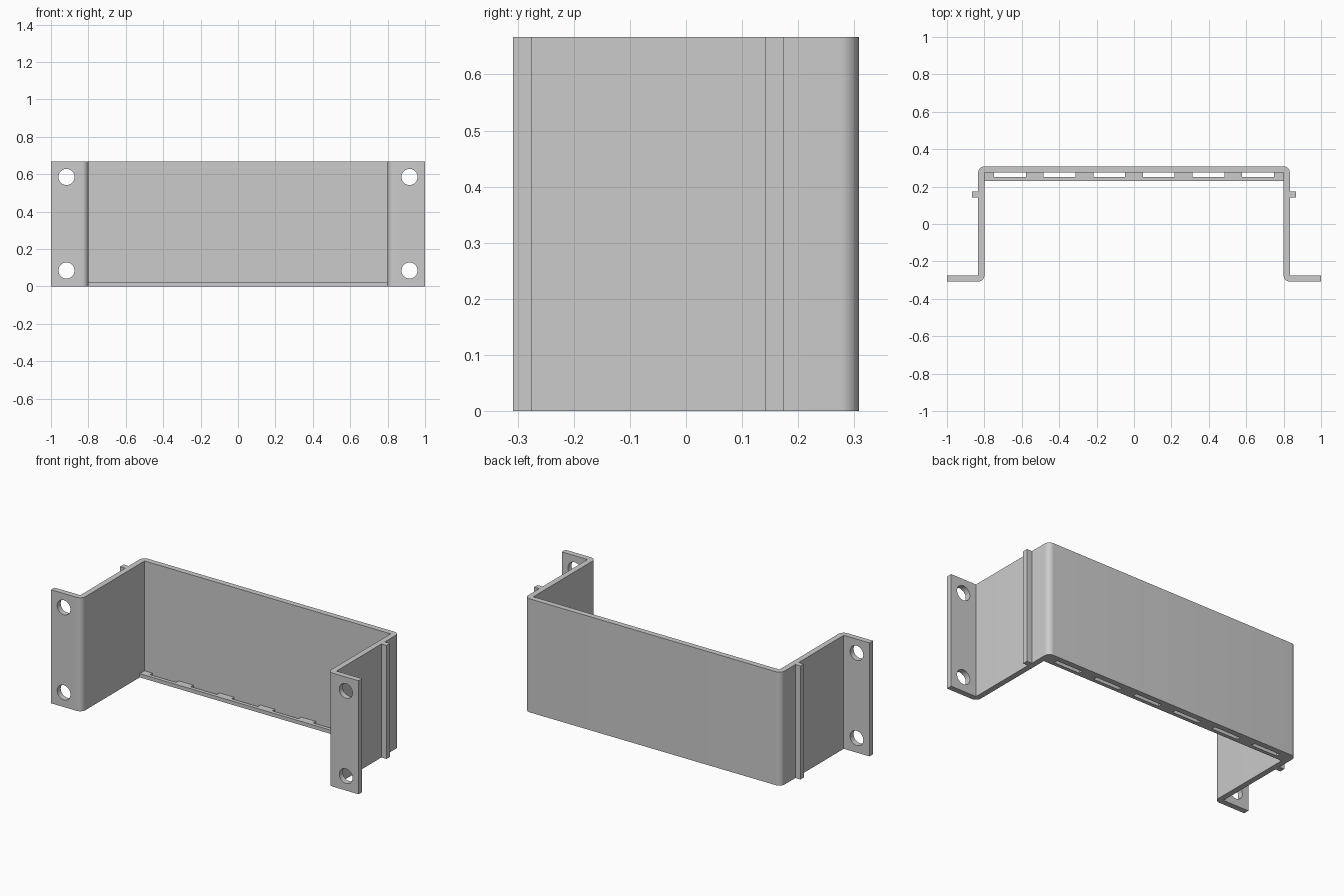
import bpy, bmesh, math

cube = bpy.data.objects.get("Cube")
if cube:
    bpy.data.objects.remove(cube, do_unlink=True)

H = 0.667          # height
Y = 0.308          # half depth
T = 0.033          # sheet thickness
W = 0.80           # inner half width
YI = Y - T

grey = bpy.data.materials.new("light grey")
grey.use_nodes = True
grey.diffuse_color = (0.6, 0.6, 0.6, 1)
grey.node_tree.nodes["Principled BSDF"].inputs["Base Color"].default_value = (0.6, 0.6, 0.6, 1)


def extrude(name, outline, z0, z1):
    """Upright prism from an xy outline."""
    bm = bmesh.new()
    face = bm.faces.new([bm.verts.new((x, y, z0)) for x, y in outline])
    geom = bmesh.ops.extrude_face_region(bm, geom=[face])["geom"]
    top = [v for v in geom if isinstance(v, bmesh.types.BMVert)]
    bmesh.ops.translate(bm, verts=top, vec=(0, 0, z1 - z0))
    bmesh.ops.recalc_face_normals(bm, faces=bm.faces)
    mesh = bpy.data.meshes.new(name)
    bm.to_mesh(mesh)
    bm.free()
    mesh.materials.append(grey)
    obj = bpy.data.objects.new(name, mesh)
    bpy.context.collection.objects.link(obj)
    return obj


def box(x0, x1, y0, y1):
    return [(x0, y0), (x1, y0), (x1, y1), (x0, y1)]


def arc(cx, cy, a0, a1, n=10):
    angles = [math.radians(a0 + (a1 - a0) * i / n) for i in range(n + 1)]
    return [(cx + T * math.cos(a), cy + T * math.sin(a)) for a in angles]


# Bent sheet: back, side walls and mounting flanges in one mirrored profile
half = [(W, YI)] + arc(W + T, -YI, 180, 270) + [(1, -Y), (1, -YI), (W + T, -YI)] + arc(W, YI, 0, 90)
inner, outer = half[:15], half[15:]
half = inner + outer
bracket = extrude("bracket_body", half + [(-x, y) for x, y in reversed(half)], 0, H)

# Mounting holes through the flanges
for x in (-0.917, 0.917):
    for z in (0.085, 0.585):
        bpy.ops.mesh.primitive_cylinder_add(vertices=48, radius=0.043, depth=0.2,
                                            location=(x, -Y + T / 2, z),
                                            rotation=(math.pi / 2, 0, 0))
        cutter = bpy.context.object
        cutter.name = "hole_cutter"
        mod = bracket.modifiers.new("hole", "BOOLEAN")
        mod.operation, mod.solver, mod.object = "DIFFERENCE", "EXACT", cutter
        bpy.ops.object.select_all(action="DESELECT")
        bpy.context.view_layer.objects.active = bracket
        bracket.select_set(True)
        bpy.ops.object.modifier_apply(modifier=mod.name)
        bpy.data.objects.remove(cutter, do_unlink=True)
bpy.ops.object.shade_smooth_by_angle(angle=math.radians(30))

# Bottom ledge with a row of slots against the back wall
ledge = [(-W, YI), (-W, 0.23), (W, 0.23), (W, YI)]
for i in reversed(range(6)):
    cx = (i - 2.5) * 0.2655
    a, b = cx + 0.085, cx - 0.085
    ledge += [(a, YI), (a, 0.252), (b, 0.252), (b, YI)]
extrude("slotted_ledge", ledge, 0, 0.022)

# Vertical ribs on the outside of the walls
for side, s in (("left", 1), ("right", -1)):
    extrude(side + "_rib", box(s * (W + T), s * (W + 2 * T), 0.142, 0.174), 0, H)
